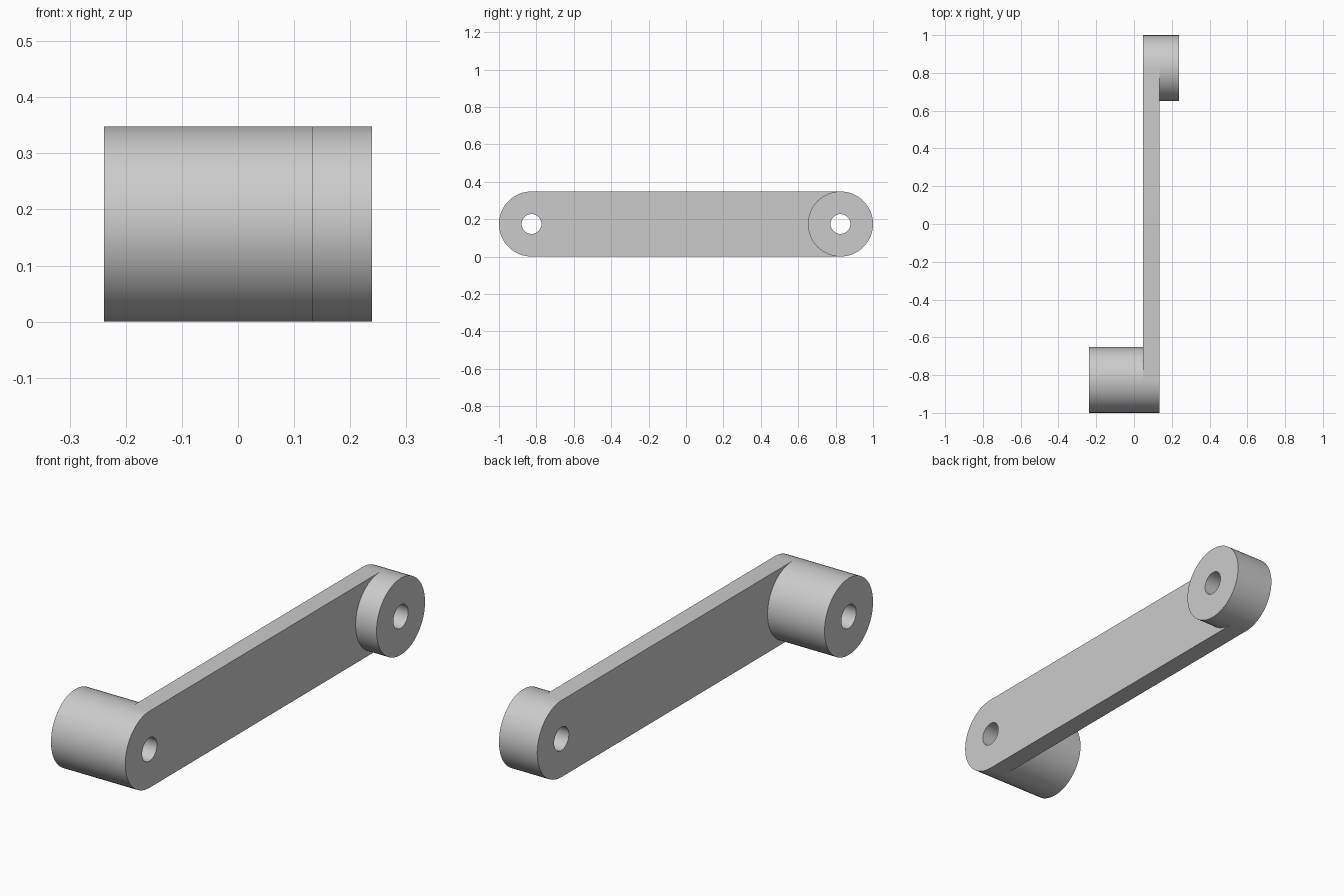
import bpy, bmesh
from math import sin, cos, pi
from mathutils import Matrix

cube = bpy.data.objects.get("Cube")
if cube:
    bpy.data.objects.remove(cube, do_unlink=True)

RADIUS, BORE, PIVOT, AXIS_Z = 0.174, 0.053, 0.826, 0.174
ARM_IN, ARM_OUT, SIDE = 0.047, 0.134, 0.239
SEGMENTS = 64

metal = bpy.data.materials.new("light_grey_metal")
metal.use_nodes = True
grey = (0.6, 0.6, 0.6, 1)
metal.diffuse_color = grey
metal.node_tree.nodes["Principled BSDF"].inputs["Base Color"].default_value = grey


def arc(center, radius, start, sweep, count):
    """Points along an arc in the (y, z) plane."""
    return [(center + radius * cos(start + sweep * i / count),
             AXIS_Z + radius * sin(start + sweep * i / count))
            for i in range(count + 1)]


def circle(center, radius):
    return arc(center, radius, 0, 2 * pi, SEGMENTS)[:-1]


def plate(name, outlines, x0, x1):
    """Extrude closed (y, z) outlines, with holes, from x0 to x1."""
    curve = bpy.data.curves.new(name, "CURVE")
    curve.dimensions = "2D"
    curve.fill_mode = "BOTH"
    curve.extrude = (x1 - x0) / 2
    for outline in outlines:
        spline = curve.splines.new("POLY")
        spline.points.add(len(outline) - 1)
        for point, (y, z) in zip(spline.points, outline):
            point.co = (y, z, 0, 1)
        spline.use_cyclic_u = True
    helper = bpy.data.objects.new(name + "_outline", curve)
    bpy.context.collection.objects.link(helper)
    bpy.context.view_layer.update()
    mesh = bpy.data.meshes.new_from_object(
        helper.evaluated_get(bpy.context.evaluated_depsgraph_get()))
    bpy.data.objects.remove(helper, do_unlink=True)

    # Turn the outline upright, facing along x
    upright = Matrix(((0, 0, 1, (x0 + x1) / 2), (1, 0, 0, 0),
                      (0, 1, 0, 0), (0, 0, 0, 1)))
    bm = bmesh.new()
    bm.from_mesh(mesh)
    bm.transform(upright)
    bmesh.ops.remove_doubles(bm, verts=bm.verts, dist=0.0001)
    bmesh.ops.recalc_face_normals(bm, faces=bm.faces)
    bm.to_mesh(mesh)
    bm.free()
    mesh.materials.clear()
    mesh.materials.append(metal)
    obj = bpy.data.objects.new(name, mesh)
    bpy.context.collection.objects.link(obj)
    bpy.ops.object.select_all(action="DESELECT")
    obj.select_set(True)
    bpy.context.view_layer.objects.active = obj
    bpy.ops.object.shade_smooth_by_angle(angle=pi / 6)
    return obj


# Flat arm with rounded ends and a bore at each pivot
ends = (arc(PIVOT, RADIUS, -pi / 2, pi, SEGMENTS // 2)
        + arc(-PIVOT, RADIUS, pi / 2, pi, SEGMENTS // 2))
plate("crank_arm", [ends, circle(PIVOT, BORE), circle(-PIVOT, BORE)], ARM_IN, ARM_OUT)

# Long boss at the front, short boss at the back, on opposite sides
plate("front_boss", [circle(-PIVOT, RADIUS), circle(-PIVOT, BORE)], -SIDE, ARM_IN)
plate("rear_boss", [circle(PIVOT, RADIUS), circle(PIVOT, BORE)], ARM_OUT, SIDE)
